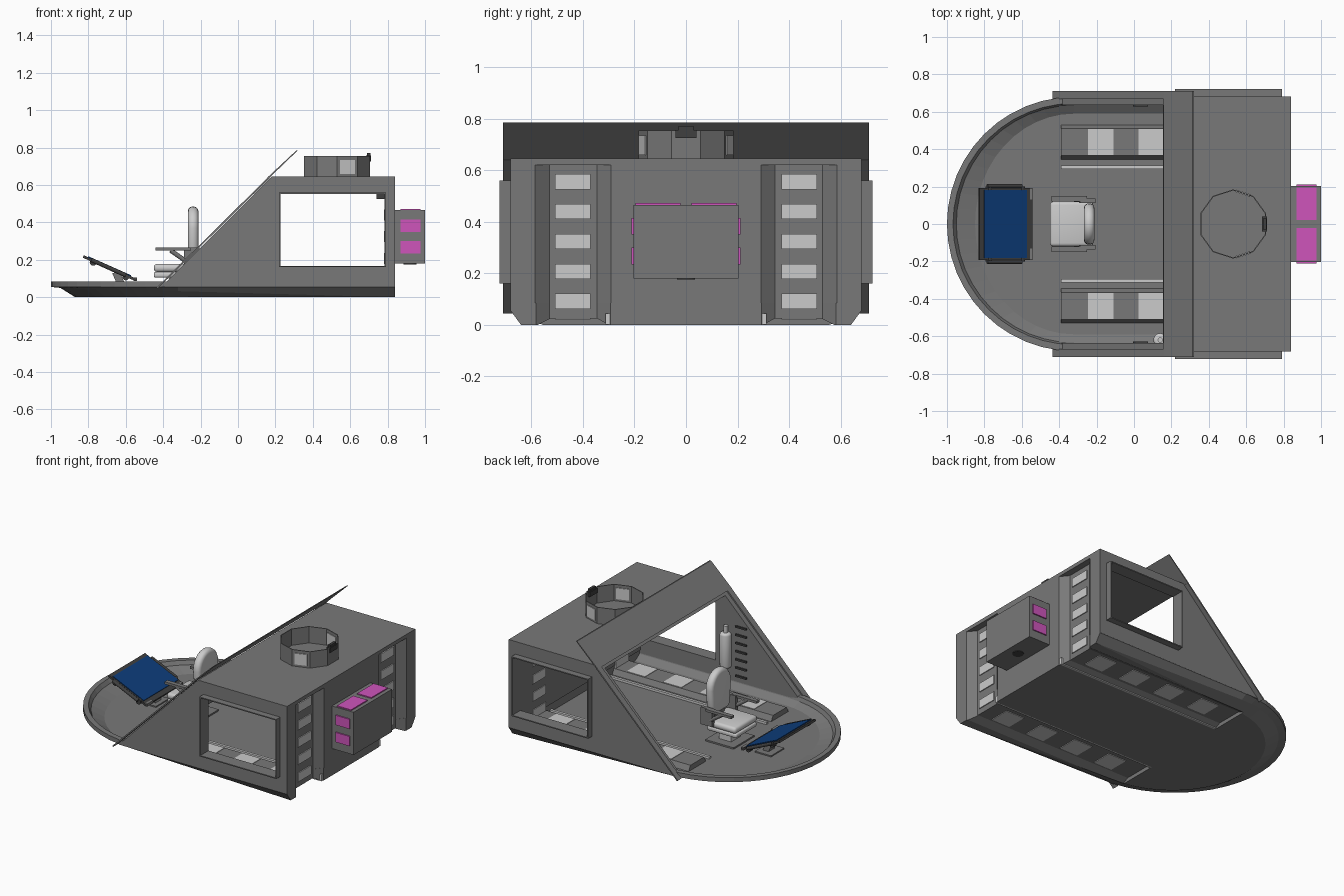
import bpy, bmesh, math
from mathutils import Matrix, Vector, Euler

if "Cube" in bpy.data.objects:
    bpy.data.objects.remove(bpy.data.objects["Cube"])


def material(name, col):
    m = bpy.data.materials.new(name)
    m.diffuse_color = (*col, 1)
    m.use_nodes = True
    m.node_tree.nodes["Principled BSDF"].inputs["Base Color"].default_value = m.diffuse_color
    return m


GREY = material("hull grey", (0.19, 0.19, 0.19))
LIGHT = material("light grey", (0.6, 0.6, 0.6))
DARK = material("dark grey", (0.05, 0.05, 0.05))
PINK = material("pink", (0.62, 0.09, 0.5))
BLUE = material("screen blue", (0.004, 0.047, 0.2))


def finish(name, bm, mat):
    bmesh.ops.recalc_face_normals(bm, faces=bm.faces)
    me = bpy.data.meshes.new(name)
    bm.to_mesh(me)
    bm.free()
    ob = bpy.data.objects.new(name, me)
    bpy.context.collection.objects.link(ob)
    me.materials.append(mat)
    return ob


def loft(name, loops, mat, cap=True):
    bm = bmesh.new()
    rings = [[bm.verts.new(p) for p in lp] for lp in loops]
    n = len(rings[0])
    pairs = list(zip(rings, rings[1:])) + ([] if cap else [(rings[-1], rings[0])])
    for a, b in pairs:
        for i in range(n):
            j = (i + 1) % n
            bm.faces.new((a[i], a[j], b[j], b[i]))
    if cap:
        bm.faces.new(rings[0])
        bm.faces.new(rings[-1])
    bmesh.ops.remove_doubles(bm, verts=bm.verts, dist=1e-4)
    return finish(name, bm, mat)


def prism(name, pts, axis, a, b, mat):
    put = {'x': lambda p, d: (d, p[0], p[1]),
           'y': lambda p, d: (p[0], d, p[1]),
           'z': lambda p, d: (p[0], p[1], d)}[axis]
    return loft(name, [[put(p, d) for p in pts] for d in (a, b)], mat)


def box(name, lo, hi, mat):
    x0, y0, z0 = lo
    x1, y1, z1 = hi
    return prism(name, [(x0, y0), (x1, y0), (x1, y1), (x0, y1)], 'z', z0, z1, mat)


def tilted(name, c, size, rot, mat):
    bm = bmesh.new()
    bmesh.ops.create_cube(bm, size=1, matrix=Matrix.LocRotScale(Vector(c), Euler(rot), Vector(size)))
    return finish(name, bm, mat)


def rod(name, p, q, r, mat, r2=None, seg=12):
    p, q = Vector(p), Vector(q)
    bm = bmesh.new()
    rot = (q - p).to_track_quat('Z', 'Y').to_matrix().to_4x4()
    bmesh.ops.create_cone(bm, cap_ends=True, segments=seg, radius1=r, radius2=r if r2 is None else r2,
                          depth=(q - p).length, matrix=Matrix.Translation((p + q) / 2) @ rot)
    return finish(name, bm, mat)


def apply(ob, mod):
    bpy.context.view_layer.objects.active = ob
    bpy.ops.object.modifier_apply(modifier=mod.name)


def cut(ob, cutter):
    m = ob.modifiers.new("cut", 'BOOLEAN')
    m.operation, m.solver, m.object = 'DIFFERENCE', 'EXACT', cutter
    apply(ob, m)
    bpy.data.objects.remove(cutter)


def soften(ob, w, seg=3):
    m = ob.modifiers.new("bevel", 'BEVEL')
    m.width, m.segments = w, seg
    apply(ob, m)
    bpy.ops.object.select_all(action='DESELECT')
    ob.select_set(True)
    bpy.ops.object.shade_smooth_by_angle(angle=math.radians(40))


# Hull tray with rounded nose
def u_loop(ax, ay, zf, xe=0.84, yf=lambda x: 1):
    pts = [(xe, -ay)]
    for i in range(25):
        a = math.radians(-90 - 180 * i / 24)
        pts.append((-0.32 + ax * math.cos(a), ay * math.sin(a)))
    pts.append((xe, ay))
    return [(x, y * yf(x), zf(x)) for x, y in pts]


keel = u_loop(0.55, 0.64, lambda x: 0.0,
              yf=lambda x: (0.56 + 0.08 * max(0, (x + 0.32) / 1.16)) / 0.64)
hull = loft("hull_tray", [
    keel,
    u_loop(0.63, 0.64, lambda x: 0.05 * (0.84 - x) / 1.79),
    u_loop(0.68, 0.68, lambda x: 0.055),
    u_loop(0.68, 0.68, lambda x: 0.085),
    u_loop(0.648, 0.645, lambda x: 0.085, 0.79),
    u_loop(0.63, 0.635, lambda x: 0.06, 0.79),
    u_loop(0.53, 0.59, lambda x: 0.03, 0.79)], GREY)
for s in (1, -1):
    cut(hull, prism("floor_cutter", [(s * 0.28, -0.01), (s * 0.595, -0.01), (s * 0.525, 0.025), (s * 0.345, 0.025)],
                    'x', -0.39, 0.9, GREY))
    cut(hull, prism("rear_cutter", [(0.85, s * 0.28), (0.85, s * 0.595), (0.797, s * 0.53), (0.797, s * 0.345)],
                    'z', -0.02, 0.2, GREY))

# Rear wall with two recessed channels, and the roof
half = [(0.84, 0.29), (0.797, 0.345), (0.797, 0.53), (0.84, 0.585), (0.84, 0.64)]
prism("rear_wall", [(0.785, -0.64)] + [(x, -y) for x, y in half[::-1]] + half + [(0.785, 0.64)],
      'z', 0.085, 0.625, GREY)
prism("roof", [(0.155, 0.62), (0.18, 0.645), (0.84, 0.645), (0.84, 0.62)], 'y', -0.68, 0.68, GREY)

for s, side in ((1, "left"), (-1, "right")):
    # Side wall with window and protruding window frame
    wall = prism(side + "_side_wall", [(-0.41, 0.056), (0.84, 0.056), (0.84, 0.644), (0.179, 0.644)], 'y',
                 s * 0.637, s * 0.6805, GREY)
    cut(wall, box("window_cutter", (0.227, s * 0.65 - 0.1, 0.168), (0.783, s * 0.65 + 0.1, 0.553), GREY))

    def rect(d, y):
        return [(0.227 - d, y, 0.168 - d), (0.783 + d, y, 0.168 - d),
                (0.783 + d, y, 0.553 + d), (0.227 - d, y, 0.553 + d)]
    loft(side + "_window_frame", [rect(0, s * 0.67), rect(0, s * 0.723), rect(0.007, s * 0.723),
                                  rect(0.007, s * 0.67)], GREY, cap=False)
    # Slanted windscreen side strip
    prism(side + "_windscreen_strip", [(-0.43, 0.045), (0.17, 0.638), (0.164, 0.645), (-0.436, 0.051)], 'y',
          s * 0.668, s * 0.71, GREY)
    # Floor ridge, rail and light panels
    prism(side + "_floor_ridge", [(s * 0.53, 0.028), (s * 0.51, 0.065), (s * 0.365, 0.065), (s * 0.345, 0.028)],
          'x', -0.39, 0.79, GREY)
    box(side + "_floor_rail", (-0.39, s * 0.303 - 0.009, 0.001), (0.838, s * 0.303 + 0.009, 0.045), LIGHT)
    for k in range(4):
        x = -0.246 + 0.27 * k
        for z in (0.021, 0.062):
            box(f"{side}_floor_light_{k}", (x, s * 0.439 - 0.069, z), (x + 0.136, s * 0.439 + 0.069, z + 0.006), LIGHT)
    # Rear ladder panels
    for k in range(5):
        z = 0.062 + 0.116 * k
        box(f"{side}_rear_step_{k}", (0.78, s * 0.439 - 0.069, z), (0.803, s * 0.439 + 0.069, z + 0.059), LIGHT)
    # Wall rungs inside the cabin
    for k in range(7):
        z = 0.1 + 0.055 * k
        box(f"{side}_rung_{k}", (0.0, s * 0.662 - 0.005, z), (0.075, s * 0.662 + 0.005, z + 0.012), DARK)
        box(f"{side}_rung_bar_{k}", (-0.005, s * 0.632 - 0.005, z), (0.075, s * 0.632 + 0.005, z + 0.012), DARK)
    # Pink panels on the rear box
    box(side + "_pink_top", (0.87, s * 0.108 - 0.087, 0.465), (0.975, s * 0.108 + 0.087, 0.473), PINK)
    for z in (0.235, 0.35):
        box(side + "_pink_side", (0.87, s * 0.207 - 0.004, z), (0.975, s * 0.207 + 0.004, z + 0.065), PINK)
    # Turret light panel
    a = math.radians(72 * s)
    tilted(side + "_turret_light", (0.53 + 0.173 * math.cos(a), 0.173 * math.sin(a), 0.697),
           (0.014, 0.082, 0.075), (0, 0, a), LIGHT)

# Windscreen header
prism("windscreen_header", [(0.165, 0.636), (0.32, 0.785), (0.312, 0.785), (0.157, 0.64)], 'y', -0.71, 0.71, GREY)

# Rear equipment box
box("rear_box", (0.838, -0.203, 0.18), (1.0, 0.203, 0.466), GREY)
rod("rear_box_port", (0.92, 0, 0.176), (0.92, 0, 0.19), 0.035, DARK, seg=16)


# Ten-sided roof turret
def deca(r, z):
    return [(0.53 + r * math.cos(math.radians(90 + 36 * i)), r * math.sin(math.radians(90 + 36 * i)), z)
            for i in range(10)]


loft("turret_ring", [deca(0.185, 0.64), deca(0.185, 0.755), deca(0.179, 0.755), deca(0.179, 0.64)], GREY, cap=False)
box("turret_bracket", (0.685, -0.04, 0.725), (0.712, 0.04, 0.757), DARK)
box("turret_clip", (0.69, -0.03, 0.75), (0.708, 0.03, 0.772), DARK)
box("cabin_sensor", (0.74, -0.03, 0.525), (0.79, 0.03, 0.558), DARK)

# Gas bottle on the wall
soften(rod("bottle", (0.14, -0.62, 0.15), (0.14, -0.62, 0.385), 0.036, LIGHT, seg=20), 0.015)
rod("bottle_neck", (0.14, -0.62, 0.38), (0.14, -0.62, 0.43), 0.014, LIGHT)

# Control console with blue screen
tilt = math.radians(24)
tilted("console_frame", (-0.686, 0, 0.155), (0.31, 0.385, 0.014), (0, tilt, 0), DARK)
tilted("console_screen", (-0.687, 0, 0.1655), (0.25, 0.365, 0.006), (0, tilt, 0), BLUE)
for s in (1, -1):
    rod("console_handle", (-0.785, s * 0.203, 0.2), (-0.6, s * 0.203, 0.117), 0.011, DARK)
    for x, z in ((-0.775, 0.186), (-0.6, 0.108)):
        rod("console_knob", (x, s * 0.17, z), (x, s * 0.2, z), 0.018, DARK)
    box("console_edge", (-0.56, s * 0.16 - 0.03, 0.088), (-0.54, s * 0.16 + 0.03, 0.105), GREY)
tilted("console_post", (-0.63, 0, 0.08), (0.04, 0.06, 0.12), (0, -0.4, 0), GREY)
box("console_foot", (-0.68, -0.07, 0.028), (-0.56, 0.07, 0.038), GREY)

# Pilot seat
box("seat_base_plate", (-0.43, -0.11, 0.028), (-0.22, 0.11, 0.04), GREY)
box("seat_pedestal", (-0.37, -0.05, 0.035), (-0.28, 0.05, 0.115), LIGHT)
soften(box("seat_pan", (-0.45, -0.11, 0.105), (-0.23, 0.11, 0.135), LIGHT), 0.01)
soften(box("seat_cushion", (-0.45, -0.12, 0.135), (-0.22, 0.12, 0.178), LIGHT), 0.018)
arc = [(0.11 * math.cos(math.radians(a)), 0.37 + 0.115 * math.sin(math.radians(a))) for a in range(0, 181, 15)]
soften(prism("seat_back", [(-0.09, 0.2), (0.09, 0.2)] + arc, 'x', -0.268, -0.212, LIGHT), 0.024)
box("seat_back_bracket", (-0.25, -0.05, 0.12), (-0.215, 0.05, 0.24), GREY)
for s in (1, -1):
    box("armrest", (-0.44, s * 0.135 - 0.015, 0.25), (-0.25, s * 0.135 + 0.015, 0.266), GREY)
    rod("armrest_strut", (-0.36, s * 0.135, 0.25), (-0.26, s * 0.125, 0.18), 0.012, GREY)
    box("armrest_mount", (-0.29, s * 0.125 - 0.012, 0.15), (-0.205, s * 0.125 + 0.012, 0.265), GREY)
